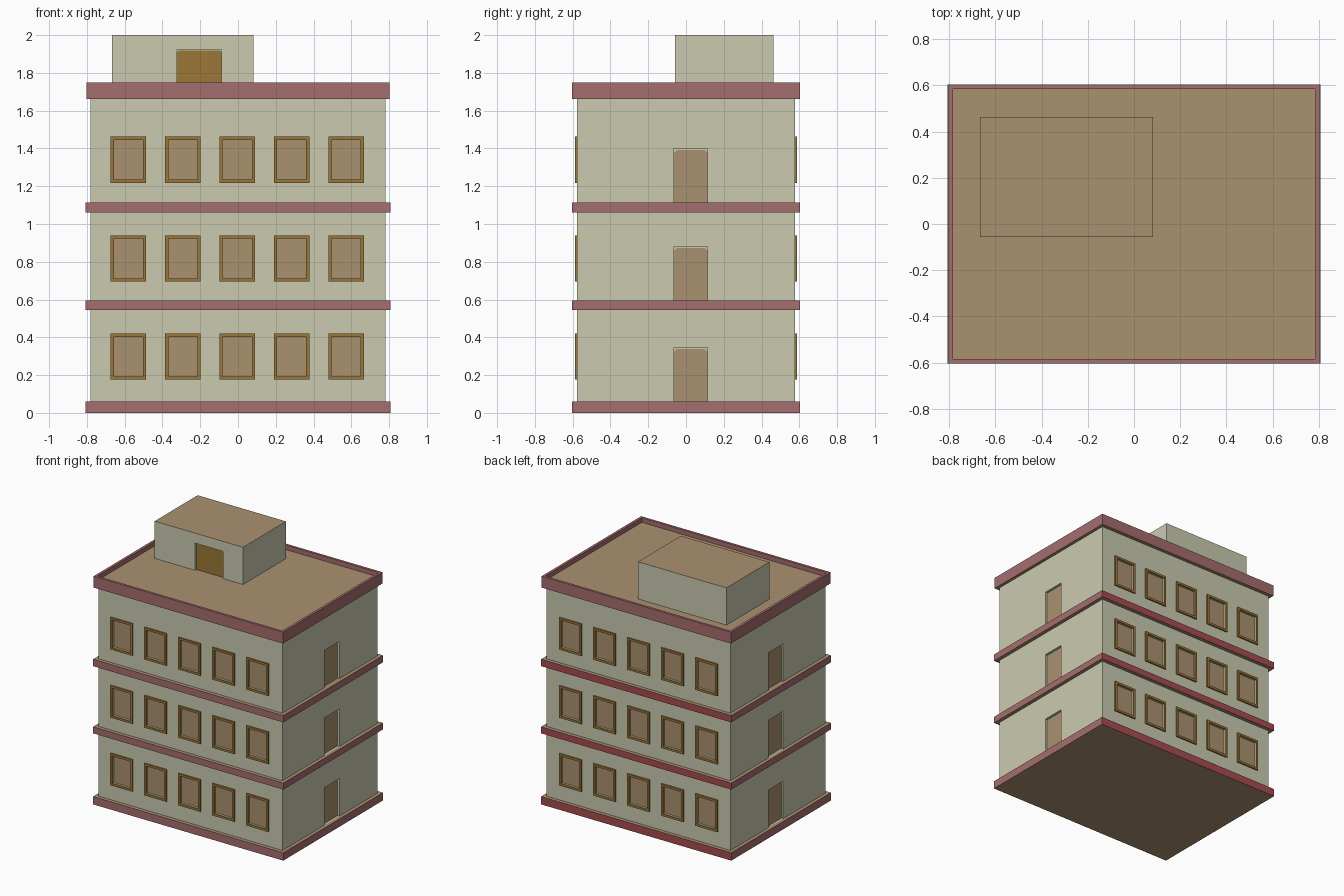
import bpy, bmesh
from mathutils import Matrix

if "Cube" in bpy.data.objects:
    bpy.data.objects.remove(bpy.data.objects["Cube"])


def srgb(r, g, b):
    lin = [((c / 255 + 0.055) / 1.055) ** 2.4 for c in (r, g, b)]
    return (*lin, 1.0)


def material(name, *rgb):
    m = bpy.data.materials.new(name)
    m.diffuse_color = srgb(*rgb)
    m.use_nodes = True
    m.node_tree.nodes["Principled BSDF"].inputs["Base Color"].default_value = m.diffuse_color
    return m


WALL = material("pale green plaster", 202, 202, 176)
TAN = material("tan", 170, 145, 112)
ROSE = material("dusty rose", 165, 109, 110)
RED = material("brick red", 166, 76, 79)
GOLD = material("golden brown", 156, 119, 56)


def add_box(bm, x0, x1, y0, y1, z0, z1):
    m = Matrix.Translation(((x0 + x1) / 2, (y0 + y1) / 2, (z0 + z1) / 2))
    m = m @ Matrix.Diagonal((abs(x1 - x0), abs(y1 - y0), abs(z1 - z0), 1))
    bmesh.ops.create_cube(bm, size=1, matrix=m)


def add_plate(bm, pts, push):
    """Extrude a flat outline along the vector push."""
    f = bm.faces.new([bm.verts.new(p) for p in pts])
    r = bmesh.ops.extrude_face_region(bm, geom=[f], use_keep_orig=True)
    vs = [v for v in r["geom"] if isinstance(v, bmesh.types.BMVert)]
    bmesh.ops.translate(bm, verts=vs, vec=push)


def finish(bm, name, mats, rule=None):
    bmesh.ops.recalc_face_normals(bm, faces=bm.faces)
    if rule:
        for f in bm.faces:
            f.material_index = rule(f)
    me = bpy.data.meshes.new(name)
    bm.to_mesh(me)
    bm.free()
    for m in mats:
        me.materials.append(m)
    ob = bpy.data.objects.new(name, me)
    bpy.context.collection.objects.link(ob)
    return ob


def cut(ob, cutter):
    mod = ob.modifiers.new("openings", 'BOOLEAN')
    mod.object = cutter
    mod.operation = 'DIFFERENCE'
    mod.solver = 'EXACT'
    cutter.hide_render = True
    cutter.hide_viewport = True


def door_outline(a0, a1, z0, z1, c=0.015):
    """Door panel outline with clipped top corners."""
    return [(a0, z0), (a1, z0), (a1, z1 - c), (a1 - c, z1), (a0 + c, z1), (a0, z1 - c)]


WX, WY = 0.78, 0.576                 # wall half sizes
BX, BY = 0.807, 0.604                # slab half sizes
FLOORS = [(0.0, 0.06), (0.545, 0.595), (1.06, 1.113)]
WIN_Z = [(0.176, 0.42), (0.695, 0.94), (1.218, 1.463)]
WIN_X = [-0.004 + 0.288 * i for i in range(-2, 3)]
HW, FR, OUT, DEEP = 0.094, 0.017, 0.011, 0.012
DY0, DY1, DDEEP = -0.063, 0.115, 0.02

# Floor slabs: tan top and bottom, rose edges, red edge at the back
for i, (z0, z1) in enumerate(FLOORS):
    bm = bmesh.new()
    add_box(bm, -BX, BX, -BY, BY, z0, z1)
    finish(bm, f"floor_slab_{i + 1}", [TAN, ROSE, RED],
           lambda f: 0 if abs(f.normal.z) > 0.5 else (2 if f.normal.y > 0.5 else 1))

# Roof slab with a sunken deck inside a low parapet
bm = bmesh.new()
add_box(bm, -0.803, 0.803, -0.603, 0.603, 1.663, 1.75)
top = max(bm.faces, key=lambda f: f.calc_center_median().z)
bmesh.ops.inset_region(bm, faces=[top], thickness=0.027)
r = bmesh.ops.extrude_face_region(bm, geom=[top])
bmesh.ops.translate(bm, verts=[v for v in r["geom"] if isinstance(v, bmesh.types.BMVert)],
                    vec=(0, 0, -0.035))
bmesh.ops.delete(bm, geom=[f for f in [top] if f.is_valid], context='FACES_ONLY')
finish(bm, "roof_parapet", [ROSE, TAN],
       lambda f: int(abs(f.normal.z) > 0.5 and f.calc_center_median().z < 1.74))

# Windows on front and back, doors on both sides
cutter, frames, panes, doors = (bmesh.new() for _ in range(4))
for s in (-1, 1):
    wall, face, back = s * WY, s * (WY + OUT), s * (WY - DEEP)
    for z0, z1 in WIN_Z:
        for x in WIN_X:
            a, b = x - HW, x + HW
            add_box(cutter, a + FR, b - FR, s * (WY + 0.05), back, z0 + FR, z1 - FR)
            add_box(panes, a + FR, b - FR, back - s * 0.003, back + s * 0.003, z0 + FR, z1 - FR)
            for x0, x1 in ((a, a + FR), (b - FR, b)):
                add_box(frames, x0, x1, wall, face, z0, z1)
            for h0, h1 in ((z0, z0 + FR), (z1 - FR, z1)):
                add_box(frames, a + FR, b - FR, wall, face, h0, h1)
    back = s * (WX - DDEEP)
    for _, z in FLOORS:
        add_box(cutter, s * (WX + 0.05), back, DY0, DY1, z, z + 0.287)
        add_plate(doors, [(back, y, h) for y, h in door_outline(DY0, DY1, z, z + 0.278)],
                  (s * 0.005, 0, 0))

# Main walls with the openings cut in
bm = bmesh.new()
add_box(bm, -WX, WX, -WY, WY, 0.03, 1.69)
walls = finish(bm, "main_walls", [WALL])
cut(walls, finish(cutter, "opening_cutter", [WALL]))
finish(frames, "window_frames", [GOLD])
finish(panes, "window_panes", [TAN])
finish(doors, "side_doors", [TAN])

# Roof hut with tan top and a recessed door
HX0, HX1, HY0, HY1 = -0.667, 0.083, -0.057, 0.463
bm = bmesh.new()
add_box(bm, HX0, HX1, HY0, HY1, 1.70, 2.0)
hut = finish(bm, "roof_hut", [WALL, TAN], lambda f: int(f.normal.z > 0.5))
bm = bmesh.new()
add_box(bm, -0.324, -0.088, HY0 - 0.05, HY0 + 0.02, 1.68, 1.923)
cut(hut, finish(bm, "hut_door_cutter", [WALL]))
bm = bmesh.new()
add_plate(bm, [(x, HY0 + 0.02, z) for x, z in door_outline(-0.324, -0.088, 1.70, 1.919, 0.01)],
          (0, -0.005, 0))
finish(bm, "hut_door", [GOLD])
